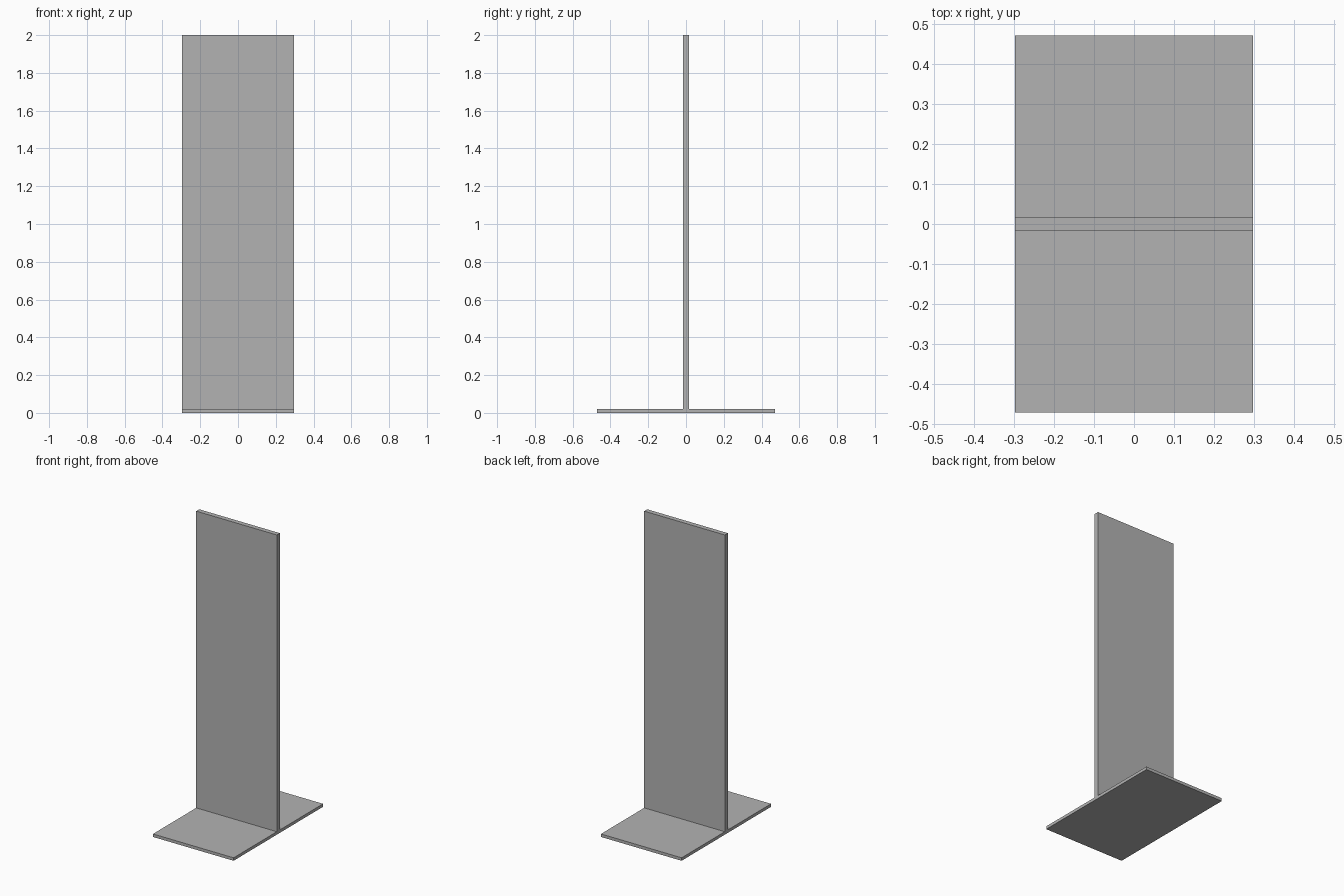
import bpy

cube = bpy.data.objects.get("Cube")
if cube:
    bpy.data.objects.remove(cube, do_unlink=True)

WIDTH, DEPTH, HEIGHT = 0.595, 0.943, 2.0
BASE_THICK, PANEL_THICK = 0.02, 0.032

# Single plain grey finish
grey = bpy.data.materials.new("plain_grey")
grey.use_nodes = True
colour = (0.45, 0.45, 0.45, 1.0)
grey.diffuse_color = colour
grey.node_tree.nodes["Principled BSDF"].inputs["Base Color"].default_value = colour


def slab(name, size, bottom):
    """Add a centred box of the given size whose underside is at bottom."""
    bpy.ops.mesh.primitive_cube_add(size=1, location=(0, 0, bottom + size[2] / 2))
    obj = bpy.context.object
    obj.name = name
    obj.scale = size
    bpy.ops.object.transform_apply(location=False, rotation=False, scale=True)
    obj.data.materials.append(grey)
    return obj


# Flat foot plate
slab("base_plate", (WIDTH, DEPTH, BASE_THICK), 0)

# Upright panel standing on the plate
slab("upright_panel", (WIDTH, PANEL_THICK, HEIGHT - BASE_THICK), BASE_THICK)
